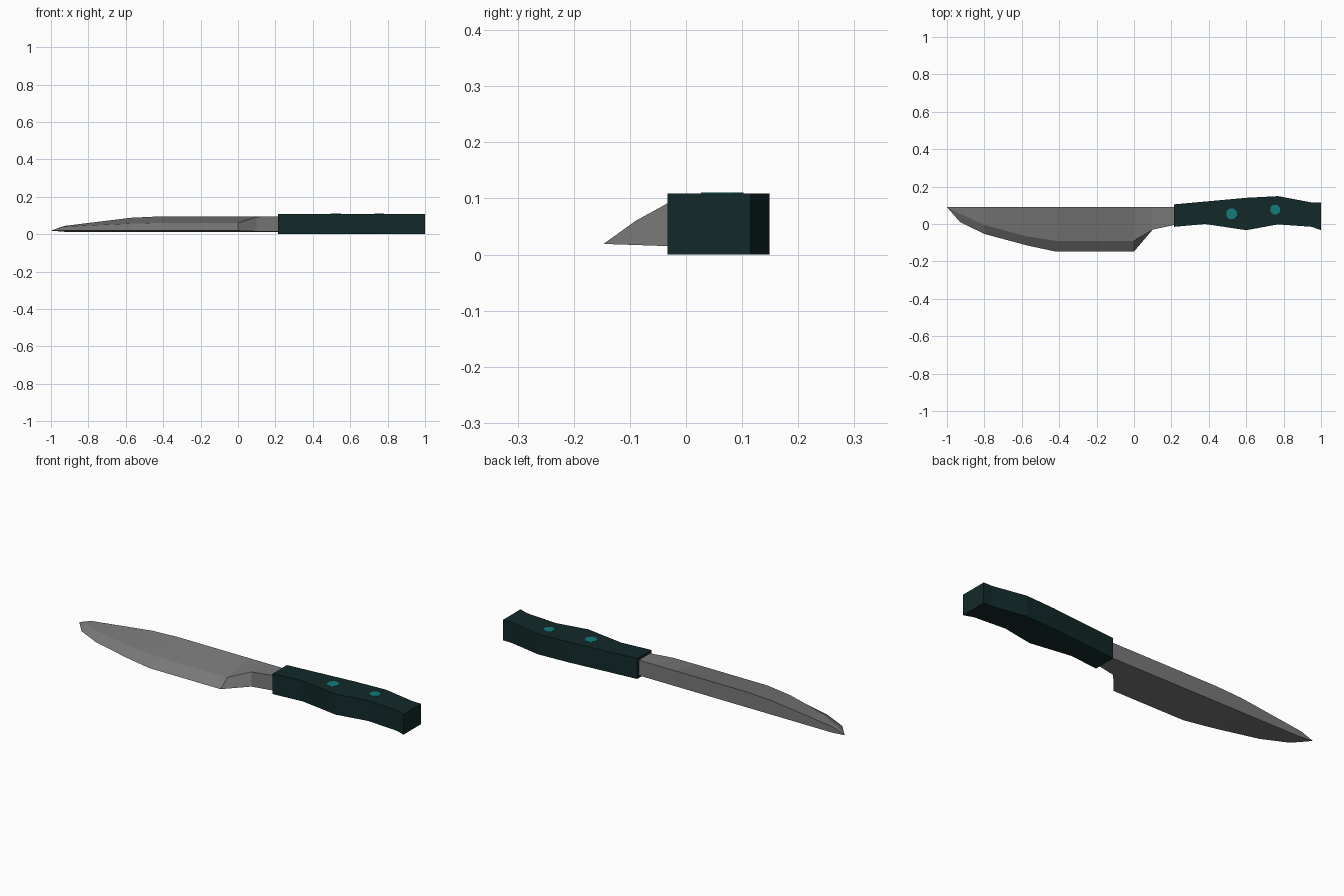
import bpy, bmesh, math

if "Cube" in bpy.data.objects:
    bpy.data.objects.remove(bpy.data.objects["Cube"])


def material(name, rgb):
    m = bpy.data.materials.new(name)
    m.diffuse_color = (*rgb, 1)
    m.use_nodes = True
    m.node_tree.nodes["Principled BSDF"].inputs["Base Color"].default_value = m.diffuse_color
    return m


steel = material("grey_steel", (0.19, 0.19, 0.19))
dark = material("dark_green_handle", (0.006, 0.022, 0.022))
teal = material("teal_rivet", (0.006, 0.20, 0.20))


def finish(bm, name, mat):
    bmesh.ops.remove_doubles(bm, verts=bm.verts, dist=0.0005)
    bmesh.ops.recalc_face_normals(bm, faces=bm.faces)
    me = bpy.data.meshes.new(name)
    bm.to_mesh(me)
    bm.free()
    me.materials.append(mat)
    ob = bpy.data.objects.new(name, me)
    bpy.context.collection.objects.link(ob)
    return ob


def prism(name, outline, z0, z1, mat):
    bm = bmesh.new()
    lo = [bm.verts.new((x, y, z0)) for x, y in outline]
    hi = [bm.verts.new((x, y, z1)) for x, y in outline]
    n = len(outline)
    bm.faces.new(lo[::-1])
    bm.faces.new(hi)
    for i in range(n):
        j = (i + 1) % n
        bm.faces.new((lo[i], lo[j], hi[j], hi[i]))
    return finish(bm, name, mat)


# Handle: wavy outline with flat sides
prism("handle", [(0.215, -0.015), (0.38, 0.0), (0.60, -0.033), (0.77, -0.002),
                 (0.95, -0.015), (1.0, -0.033), (1.0, 0.115), (0.95, 0.115),
                 (0.77, 0.149), (0.60, 0.14), (0.215, 0.105)], 0.0, 0.109, dark)

# Rivets: thin flush discs on the upper face
for i, (cx, cy, r) in enumerate([(0.522, 0.055, 0.031), (0.755, 0.077, 0.028)]):
    ring = [(cx + r * math.cos((k + 0.5) * math.pi / 4),
             cy + r * math.sin((k + 0.5) * math.pi / 4)) for k in range(8)]
    prism(f"rivet_{i + 1}", ring, 0.106, 0.1105, teal)

# Blade stations: x, spine top z, bevel y, bevel z, edge y, edge z
stations = [
    (-0.93, 0.044, 0.055, 0.040, 0.010, 0.019),
    (-0.80, 0.060, -0.005, 0.047, -0.053, 0.019),
    (-0.57, 0.088, -0.067, 0.057, -0.115, 0.019),
    (-0.42, 0.095, -0.090, 0.060, -0.147, 0.019),
    (0.0, 0.095, -0.090, 0.060, -0.147, 0.019),
    (0.10, 0.095, -0.030, 0.093, -0.030, 0.015),
    (0.24, 0.095, 0.0, 0.095, 0.0, 0.014),
]
bm = bmesh.new()
rings = []
for x, zt, by, bz, ey, ez in stations:
    rings.append([bm.verts.new(p) for p in (
        (x, 0.09, 0.013), (x, 0.09, zt), (x, by, bz), (x, ey, ez))])
tip = bm.verts.new((-1.0, 0.09, 0.019))
for k in range(4):
    bm.faces.new((tip, rings[0][k], rings[0][(k + 1) % 4]))
for a, b in zip(rings, rings[1:]):
    for k in range(4):
        j = (k + 1) % 4
        bm.faces.new((a[k], a[j], b[j], b[k]))
bm.faces.new(rings[-1])
finish(bm, "blade", steel)
